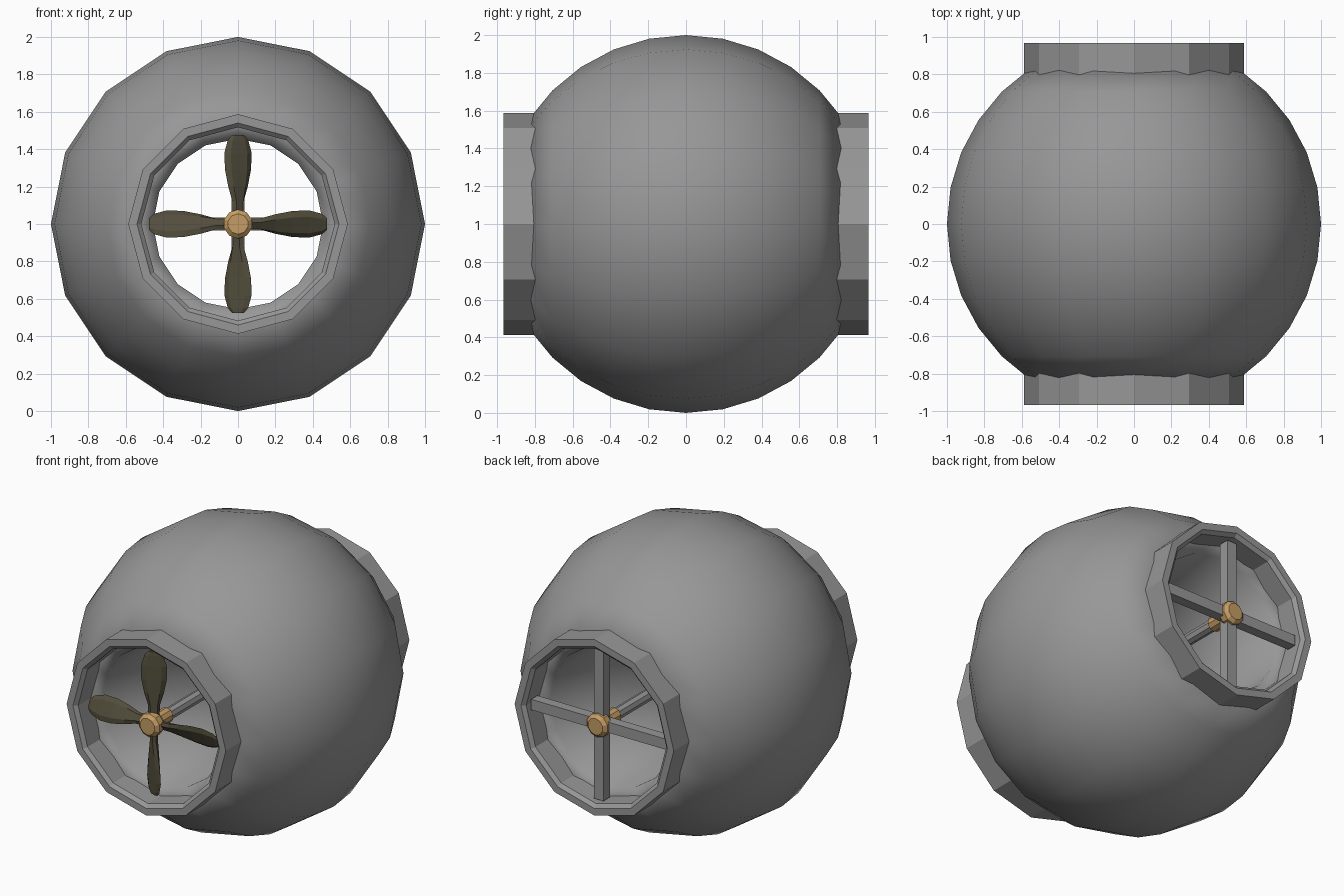
import bpy, bmesh, math
from mathutils import Matrix, Vector

if "Cube" in bpy.data.objects:
    bpy.data.objects.remove(bpy.data.objects["Cube"])


def mat(name, col):
    m = bpy.data.materials.new(name)
    m.diffuse_color = (*col, 1)
    m.use_nodes = True
    m.node_tree.nodes["Principled BSDF"].inputs["Base Color"].default_value = m.diffuse_color
    return m


GREY = mat("grey_metal", (0.31, 0.31, 0.315))
GOLD = mat("brass", (0.56, 0.34, 0.13))
DARK = mat("dark_bronze", (0.085, 0.075, 0.045))


def finish(name, bm, material, smooth=False):
    bmesh.ops.recalc_face_normals(bm, faces=bm.faces)
    me = bpy.data.meshes.new(name)
    bm.to_mesh(me)
    bm.free()
    me.materials.append(material)
    for p in me.polygons:
        p.use_smooth = smooth
    ob = bpy.data.objects.new(name, me)
    bpy.context.collection.objects.link(ob)
    return ob


def lathe(name, profile, n, material, closed=True, smooth=False):
    """Spin (radius, y) points around the y axis through z = 1."""
    bm = bmesh.new()
    rings = []
    for r, y in profile:
        rings.append([bm.verts.new((r * math.sin(2 * math.pi * i / n), y,
                                    1 + r * math.cos(2 * math.pi * i / n)))
                      for i in range(n)])
    k = len(rings)
    for a in range(k if closed else k - 1):
        p, q = rings[a], rings[(a + 1) % k]
        for i in range(n):
            j = (i + 1) % n
            bm.faces.new((p[i], p[j], q[j], q[i]))
    if not closed:
        bm.faces.new(rings[0])
        bm.faces.new(rings[-1])
    return finish(name, bm, material, smooth)


# Ball body with a through tunnel and rounded lips
prof = [(math.cos(math.radians(a * 11.25)), math.sin(math.radians(a * 11.25)))
        for a in range(-5, 6)]
prof += [(0.455, 0.78), (0.455, -0.78)]
lathe("ball_body", prof, 16, GREY, smooth=True)

# Collars and hubs at both ends
for side, s in (("front", -1), ("back", 1)):
    lathe(side + "_collar",
          [(r, s * y) for r, y in ((0.587, 0.70), (0.587, 0.967), (0.54, 0.967),
                                   (0.517, 0.945), (0.517, 0.70))], 12, GREY)
    lathe(side + "_hub",
          [(r, s * y) for r, y in ((0.055, 0.955), (0.078, 0.935), (0.078, 0.89),
                                   (0.062, 0.87), (0.05, 0.85), (0.05, 0.75))],
          10, GOLD, closed=False)

# Drive shaft
lathe("drive_shaft", [(0.038, -0.78), (0.038, 0.78)], 8, GREY, closed=False)

# Cross bars at the back
for name, size in (("vertical_bar", (0.07, 0.07, 1.0)),
                   ("horizontal_bar", (1.0, 0.066, 0.07))):
    bm = bmesh.new()
    bmesh.ops.create_cube(bm, size=1)
    bmesh.ops.scale(bm, vec=size, verts=bm.verts)
    bmesh.ops.translate(bm, vec=(0, 0.885, 1), verts=bm.verts)
    finish(name, bm, GREY)

# Four twisted propeller blades: (distance, half width, half thickness, twist)
SECTIONS = ((0.04, 0.034, 0.020, 35), (0.12, 0.036, 0.018, 33),
            (0.20, 0.060, 0.017, 30), (0.29, 0.078, 0.016, 27),
            (0.38, 0.080, 0.014, 24), (0.45, 0.058, 0.011, 21),
            (0.475, 0.034, 0.008, 20))
for b in range(4):
    bm = bmesh.new()
    loops = []
    for d, w, t, tw in SECTIONS:
        rot = Matrix.Rotation(math.radians(tw), 3, 'Z')
        pts = ((-w, 0), (-0.6 * w, -t), (0.6 * w, -t), (w, 0),
               (0.6 * w, t), (-0.6 * w, t))
        loops.append([bm.verts.new(rot @ Vector((x, y, 0)) + Vector((0, 0, d)))
                      for x, y in pts])
    for p, q in zip(loops, loops[1:]):
        for i in range(6):
            j = (i + 1) % 6
            bm.faces.new((p[i], p[j], q[j], q[i]))
    bm.faces.new(loops[0])
    bm.faces.new(loops[-1])
    bm.transform(Matrix.Translation((0, -0.885, 1)) @
                 Matrix.Rotation(b * math.pi / 2, 4, 'Y'))
    finish("propeller_blade_%d" % (b + 1), bm, DARK)
